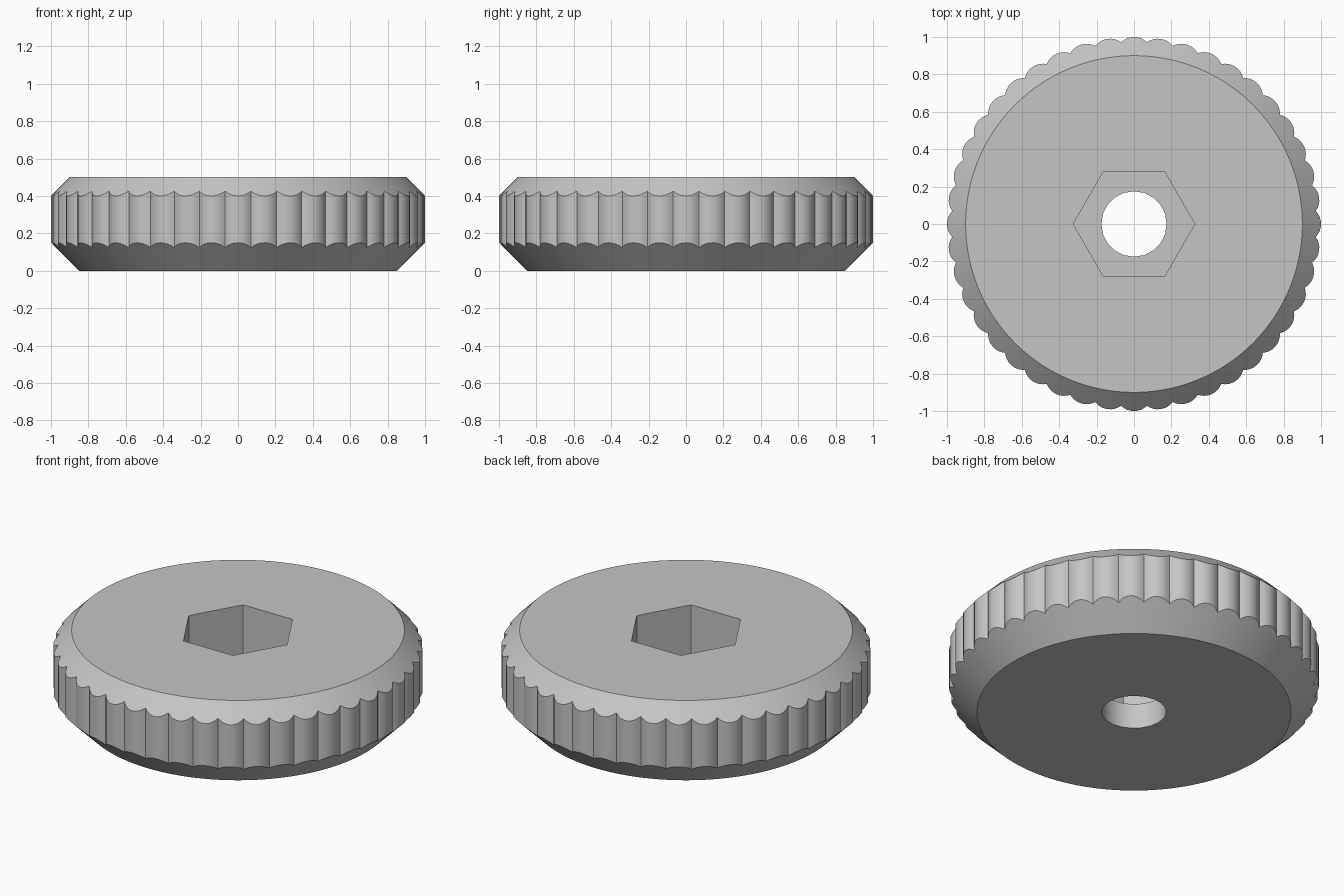
import bpy
import bmesh
from math import pi, sin, cos, asin, hypot, atan2

cube = bpy.data.objects.get("Cube")
if cube:
    bpy.data.objects.remove(cube, do_unlink=True)

HEIGHT = 0.5
TOP_R, BOTTOM_R = 0.9, 0.85        # flat faces inside the 45 degree chamfers
LOBES, LOBE_R, STEPS = 44, 0.1, 8  # grip ridges
HEX_R, BORE_R, FLOOR = 0.325, 0.175, 0.15


def polar_ring(radius, count):
    return [(radius, 2 * pi * i / count) for i in range(count)]


def grip_outline():
    """Scalloped outline made of round lobes, as (radius, angle) pairs."""
    d = 1 - LOBE_R
    half = pi / LOBES
    sweep = half + asin(d * sin(half) / LOBE_R)
    outline = []
    for k in range(LOBES):
        for s in range(STEPS):
            phi = sweep * (2 * s / STEPS - 1)
            x, y = d + LOBE_R * cos(phi), LOBE_R * sin(phi)
            outline.append((hypot(x, y), atan2(y, x) + 2 * half * k))
    return outline


bm = bmesh.new()


def add_ring(points, height):
    """Closed loop of vertices; height is a function of the radius."""
    return [bm.verts.new((r * cos(a), r * sin(a), height(r))) for r, a in points]


def wall(lower, upper):
    n = len(lower)
    for i in range(n):
        j = (i + 1) % n
        bm.faces.new((lower[i], lower[j], upper[j], upper[i]))


def fill_between(outer, inner):
    """Flat face with a hole."""
    edges = []
    for ring in (outer, inner):
        for i, v in enumerate(ring):
            w = ring[(i + 1) % len(ring)]
            edges.append(bm.edges.get((v, w)) or bm.edges.new((v, w)))
    bmesh.ops.triangle_fill(bm, use_beauty=True, edges=edges)


# Outer body: bottom chamfer, scalloped grip, top chamfer
grip = grip_outline()
bottom = add_ring([(BOTTOM_R, a) for r, a in grip], lambda r: 0)
grip_low = add_ring(grip, lambda r: r - BOTTOM_R)
grip_high = add_ring(grip, lambda r: HEIGHT + TOP_R - r)
top = add_ring([(TOP_R, a) for r, a in grip], lambda r: HEIGHT)
wall(bottom, grip_low)
wall(grip_low, grip_high)
wall(grip_high, top)

# Hexagonal nut pocket and round bore
hex_top = add_ring(polar_ring(HEX_R, 6), lambda r: HEIGHT)
hex_floor = add_ring(polar_ring(HEX_R, 6), lambda r: FLOOR)
bore_top = add_ring(polar_ring(BORE_R, 20), lambda r: FLOOR)
bore_bottom = add_ring(polar_ring(BORE_R, 20), lambda r: 0)
wall(hex_floor, hex_top)
wall(bore_bottom, bore_top)

# Flat faces
fill_between(top, hex_top)
fill_between(hex_floor, bore_top)
fill_between(bottom, bore_bottom)
bmesh.ops.recalc_face_normals(bm, faces=bm.faces)

mesh = bpy.data.meshes.new("thumb_knob")
bm.to_mesh(mesh)
bm.free()
knob = bpy.data.objects.new("thumb_knob", mesh)
bpy.context.collection.objects.link(knob)

# Single grey material
grey = bpy.data.materials.new("light_grey")
grey.use_nodes = True
color = (0.56, 0.56, 0.56, 1)
grey.diffuse_color = color
grey.node_tree.nodes["Principled BSDF"].inputs["Base Color"].default_value = color
mesh.materials.append(grey)

# Smooth lobes and chamfers, sharp edges between them
bpy.ops.object.select_all(action="DESELECT")
knob.select_set(True)
bpy.context.view_layer.objects.active = knob
bpy.ops.object.shade_smooth_by_angle(angle=pi / 6)
